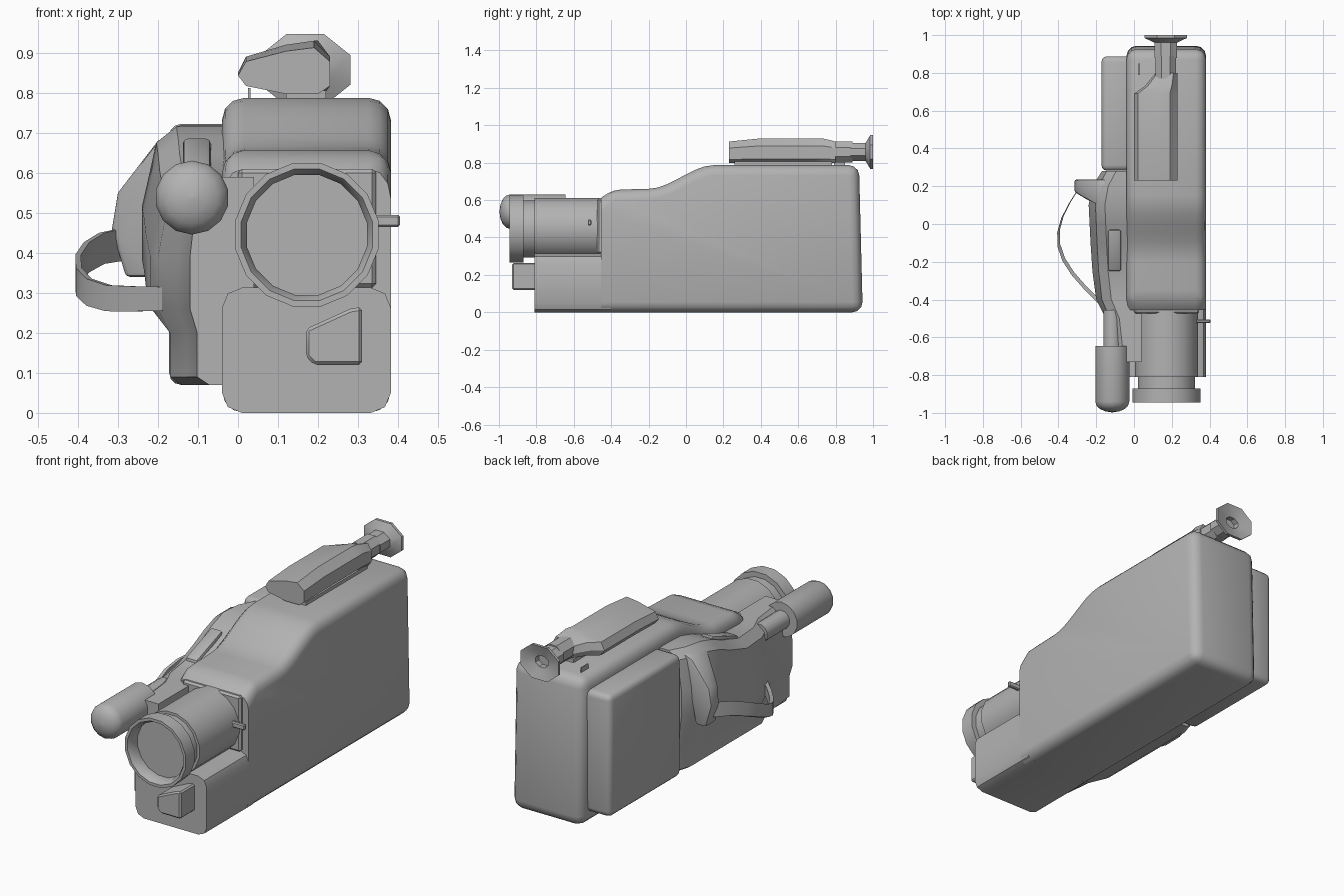
import bpy, bmesh, math

cube = bpy.data.objects.get("Cube")
if cube:
    bpy.data.objects.remove(cube, do_unlink=True)

grey = bpy.data.materials.new("body grey")
grey.use_nodes = True
grey.diffuse_color = (0.45, 0.45, 0.45, 1)
shader = grey.node_tree.nodes["Principled BSDF"]
shader.inputs["Base Color"].default_value = grey.diffuse_color


def ease(value):
    """Smooth step from zero to one."""
    t = max(0, min(1, value))
    return t * t * (3 - 2 * t)


def loft(name, rings, bevel=0, segments=3, pick=lambda edge: True):
    """Skin a list of equal-length point rings, cap the ends, bevel chosen edges."""
    bm = bmesh.new()
    rows = [[bm.verts.new(point) for point in ring] for ring in rings]
    count = len(rows[0])
    for near, far in zip(rows, rows[1:]):
        for i in range(count):
            j = (i + 1) % count
            bm.faces.new((near[i], near[j], far[j], far[i]))
    bm.faces.new(rows[0])
    bm.faces.new(rows[-1])
    bmesh.ops.recalc_face_normals(bm, faces=bm.faces)
    if bevel:
        sharp = [edge for edge in bm.edges
                 if edge.calc_face_angle(0) > math.radians(40) and pick(edge)]
        bmesh.ops.bevel(bm, geom=sharp, offset=bevel, segments=segments, profile=0.5,
                        affect='EDGES', clamp_overlap=False)
    mesh = bpy.data.meshes.new(name)
    bm.to_mesh(mesh)
    bm.free()
    mesh.materials.append(grey)
    part = bpy.data.objects.new(name, mesh)
    bpy.context.collection.objects.link(part)
    bpy.ops.object.select_all(action='DESELECT')
    part.select_set(True)
    bpy.context.view_layer.objects.active = part
    bpy.ops.object.shade_smooth_by_angle(angle=math.radians(32))


def box(name, x, y, z, bevel=0, segments=3, pick=lambda edge: True):
    left, right = x
    bottom, top = z
    outline = [(left, bottom), (right, bottom), (right, top), (left, top)]
    rings = [[(u, depth, w) for u, w in outline] for depth in y]
    loft(name, rings, bevel, segments, pick)


def lathe(name, center_x, center_z, profile, sides, widen=0):
    """Revolve (y, radius) stations around an axis along y, optionally widened in x."""
    fit = 1 / math.cos(math.pi / sides)
    turns = [math.tau * (i + 0.5) / sides for i in range(sides)]
    loft(name, [[(center_x + fit * (radius + widen * radius) * math.cos(turn), y,
                  center_z + fit * radius * math.sin(turn))
                 for turn in turns] for y, radius in profile])


# Main housing: side profile with an eased top step, extruded across the width
front, back, left, right = -0.455, 0.945, -0.04, 0.382


def housing_top(y):
    return 0.66 + 0.127 * ease((y + 0.2) / 0.35)


step = [0.15 - 0.05 * i for i in range(8)]
side = [(front, 0), (back, 0), (back - 0.02, housing_top(back))]
side += [(y, housing_top(y)) for y in step]
side += [(front + 0.05, 0.655), (front, 0.61)]
loft("main_body", [[(x, y, z) for y, z in side] for x in (left, right)], bevel=0.055,
     pick=lambda edge: any(vert.co.y > front + 0.01 for vert in edge.verts))


# Lower nose under the lens, with its lengthwise edges chamfered
def runs_lengthwise(edge):
    start, end = edge.verts
    return abs(start.co.y - end.co.y) > 0.1


box("lower_nose", (left, right), (-0.81, -0.4), (0, 0.313), 0.05, 2, runs_lengthwise)
button = [(0.17, 0.14), (0.19, 0.12), (0.31, 0.12), (0.31, 0.265), (0.28, 0.26), (0.17, 0.21)]
loft("front_button", [[(x, y, z) for x, z in button] for y in (-0.93, -0.8)], 0.008, 1)

# Lens barrel with focus ring and recessed glass
lens_x, lens_z = 0.172, 0.445
barrel, neck, ring, glass = 0.166, 0.152, 0.179, 0.15
lens_front = -0.945
lathe("lens_barrel", lens_x, lens_z, [
    (front, barrel), (-0.81, barrel), (-0.81, neck), (-0.87, neck), (-0.87, ring),
    (lens_front, ring), (lens_front, ring - 0.015), (-0.92, glass), (-0.88, glass)], sides=16)
box("lens_mount", (0, 0.345), (front - 0.02, front + 0.02), (0.313, 0.61), 0.01, 1)
box("zoom_lever", (0.32, 0.405), (-0.525, -0.505), (0.465, 0.495), 0.005, 1)

# Rear side compartment
box("side_compartment", (-0.172, 0), (0.282, 0.888), (0.07, 0.722), 0.03)


# Hand grip: one cross-section rule, driven by how far the side bulges
def grip_top(y):
    return 0.59 + 0.13 * ease((y + 0.3) / 0.45)


def grip_section(y, bulge):
    top, shoulder, low = grip_top(y), bulge * 0.85, min(0.17, bulge * 0.85)
    inner, bottom = 0.04, 0.07
    outline = [(inner, top), (0.05 - shoulder, top), (-shoulder, top - 0.04),
               (-bulge, top - 0.2), (-bulge, top - 0.33), (-low, 0.2),
               (-low, bottom + 0.02), (0.03 - low, bottom), (inner, bottom)]
    return [(x, y, z) for x, z in outline]


grip = [(0.28, 0.17), (0.2, 0.22), (0.1, 0.24), (0, 0.235), (-0.1, 0.23),
        (-0.25, 0.22), (-0.4, 0.2), (-0.5, 0.15), (-0.73, 0.12)]
loft("hand_grip", [grip_section(y, bulge) for y, bulge in grip])

# Zoom rocker lying on the slope of the grip
rocker = [(-0.138, -0.03), (-0.068, -0.03), (-0.068, 0.015), (-0.138, 0.015)]
loft("grip_rocker", [[(x, y, grip_top(y) + rise) for x, rise in rocker]
                     for y in (-0.25, -0.03)], 0.012, 2)

# Thumb lug, thinner toward its outer edge
lug = [(-0.15, 0.7), (-0.2, 0.68), (-0.3, 0.55), (-0.315, 0.46), (-0.28, 0.34), (-0.22, 0.34)]
loft("thumb_lug", [[(x, y + lean * max(0, -0.2 - x), z) for x, z in lug]
                   for y, lean in ((0.1, 0.6), (0.235, 0))], 0.01, 2)


# Hand strap: ribbon bowing outward while dropping toward the front
def strap_section(t):
    x = -0.3 + 0.11 * t - 0.16 * math.sin(math.pi * t)
    y = 0.18 - 0.6 * t
    z = 0.42 - 0.135 * ease(t * 1.25)
    half, thick = 0.04 - 0.01 * t, 0.014
    return [(x, y, z - half), (x, y, z + half),
            (x + thick, y + thick, z + half), (x + thick, y + thick, z - half)]


strap_steps = 8
loft("hand_strap", [strap_section(i / strap_steps) for i in range(strap_steps + 1)])

# Microphone with a domed front, on a thin neck
mic_x, mic_z, mic_radius, dome_start = -0.115, 0.538, 0.09, -0.94
dome_angles = [math.radians(angle) for angle in range(0, 90, 22)]
dome = [(dome_start - 0.057 * math.sin(angle), mic_radius * math.cos(angle))
        for angle in dome_angles]
lathe("microphone", mic_x, mic_z, [(-0.645, mic_radius)] + dome, sides=14)
lathe("microphone_neck", mic_x, mic_z, [(-0.66, 0.047), (front, 0.047)], sides=12)

# Viewfinder hood: lopsided section narrowing toward the eyepiece
hood_right, hood_base = 0.23, 0.797
hood = [(0, 0.85), (0.02, 0.89), (0.12, 0.92), (0.19, 0.93), (hood_right, 0.89),
        (hood_right, 0.82), (0.2, hood_base), (0.12, hood_base), (0.02, 0.82)]
stations = [(0.23, 1, 0.87), (0.4, 1, 1), (0.69, 1, 1), (0.73, 0.75, 1), (0.8, 0.5, 0.87)]
loft("viewfinder", [[(hood_right + (x - hood_right) * wide, y, hood_base + (z - hood_base) * tall)
                     for x, z in hood] for y, wide, tall in stations])

# Eyepiece tube with a flared, hollow cup
eye_x, eye_z, tube, cup, hole = 0.168, 0.857, 0.048, 0.09, 0.03
lathe("eyepiece_collar", eye_x, eye_z, [(0.77, 0.055), (0.89, 0.055)], sides=8)
lathe("eyepiece", eye_x, eye_z, [
    (0.88, tube), (0.96, tube), (0.985, cup), (1, cup), (0.985, tube), (0.98, hole),
    (0.95, hole)], sides=8, widen=0.25)
box("viewfinder_rail", (0.12, 0.22), (0.26, 0.78), (0.77, 0.805))
box("top_tab", (0.025, 0.031), (0.79, 0.85), (0.77, 0.812))
